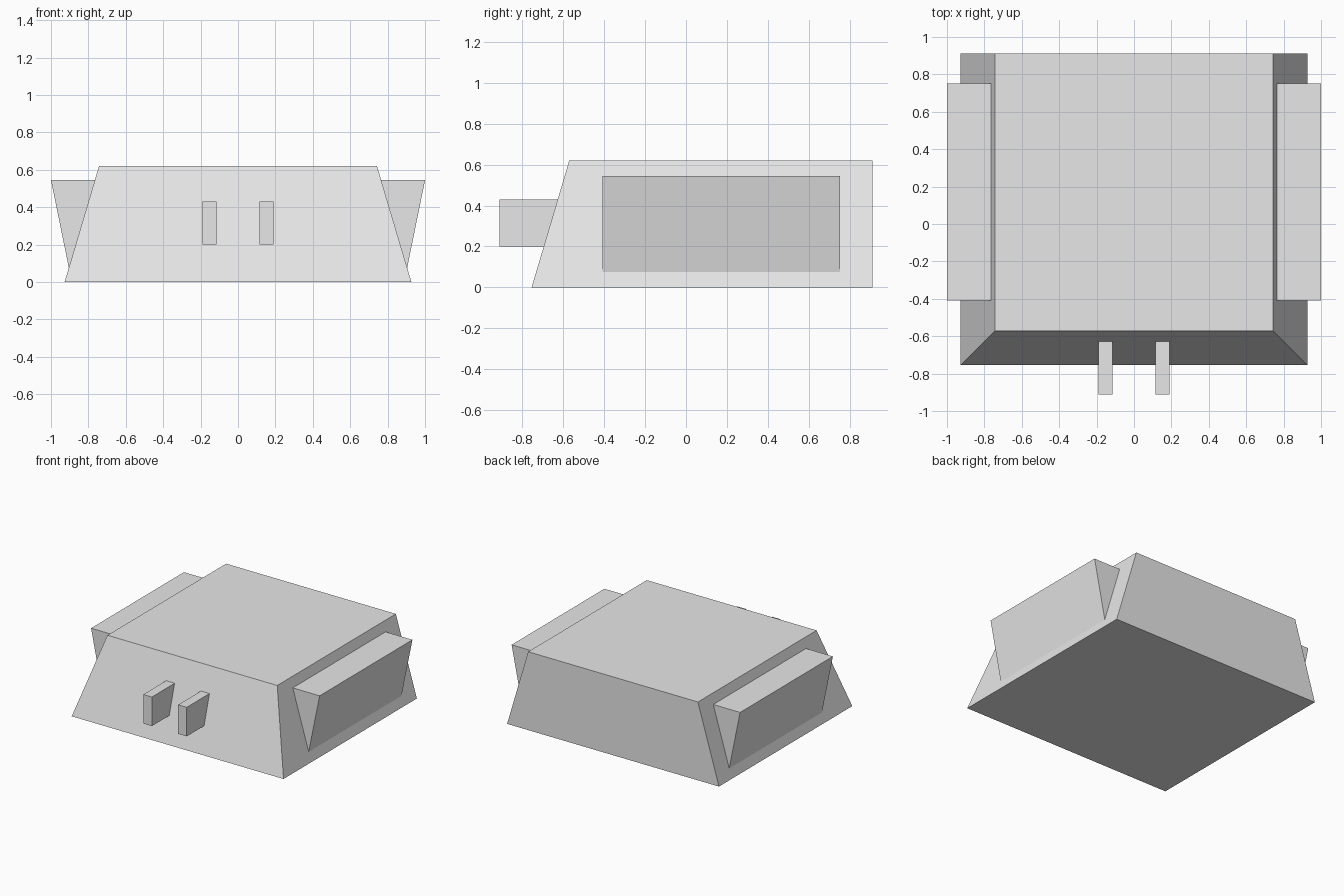
import bpy
import bmesh

cube = bpy.data.objects.get("Cube")
if cube:
    bpy.data.objects.remove(cube, do_unlink=True)

grey = bpy.data.materials.new("light_grey")
grey.use_nodes = True
colour = (0.8, 0.8, 0.8, 1)
grey.diffuse_color = colour
grey.node_tree.nodes["Principled BSDF"].inputs["Base Color"].default_value = colour


def add_loft(name, loop_a, loop_b):
    """Solid joining two outlines with equal point counts."""
    bm = bmesh.new()
    a = [bm.verts.new(p) for p in loop_a]
    b = [bm.verts.new(p) for p in loop_b]
    bm.faces.new(a)
    bm.faces.new(b)
    for i in range(len(a)):
        j = (i + 1) % len(a)
        bm.faces.new((a[i], a[j], b[j], b[i]))
    bmesh.ops.recalc_face_normals(bm, faces=bm.faces)
    mesh = bpy.data.meshes.new(name)
    bm.to_mesh(mesh)
    bm.free()
    mesh.materials.append(grey)
    obj = bpy.data.objects.new(name, mesh)
    bpy.context.collection.objects.link(obj)
    return obj


def rectangle(half_x, front, back, z):
    return [(-half_x, front, z), (half_x, front, z), (half_x, back, z), (-half_x, back, z)]


# Main body: sloping front and sides, upright back
add_loft("body", rectangle(0.927, -0.755, 0.912, 0), rectangle(0.743, -0.571, 0.912, 0.62))

for side, label in ((1, "left"), (-1, "right")):
    # Side wedge, sunk into the sloping wall
    profile = [(1.0, 0.545), (0.895, 0.03), (0.87, 0.03), (0.72, 0.545)]
    add_loft(label + "_side_wedge",
             [(side * x, -0.408, z) for x, z in profile],
             [(side * x, 0.752, z) for x, z in profile])

    # Front prong, running into the sloping front
    outline = [(0.115, 0.2), (0.19, 0.2), (0.19, 0.43), (0.115, 0.43)]
    add_loft(label + "_front_prong",
             [(side * x, -0.912, z) for x, z in outline],
             [(side * x, -0.6, z) for x, z in outline])
